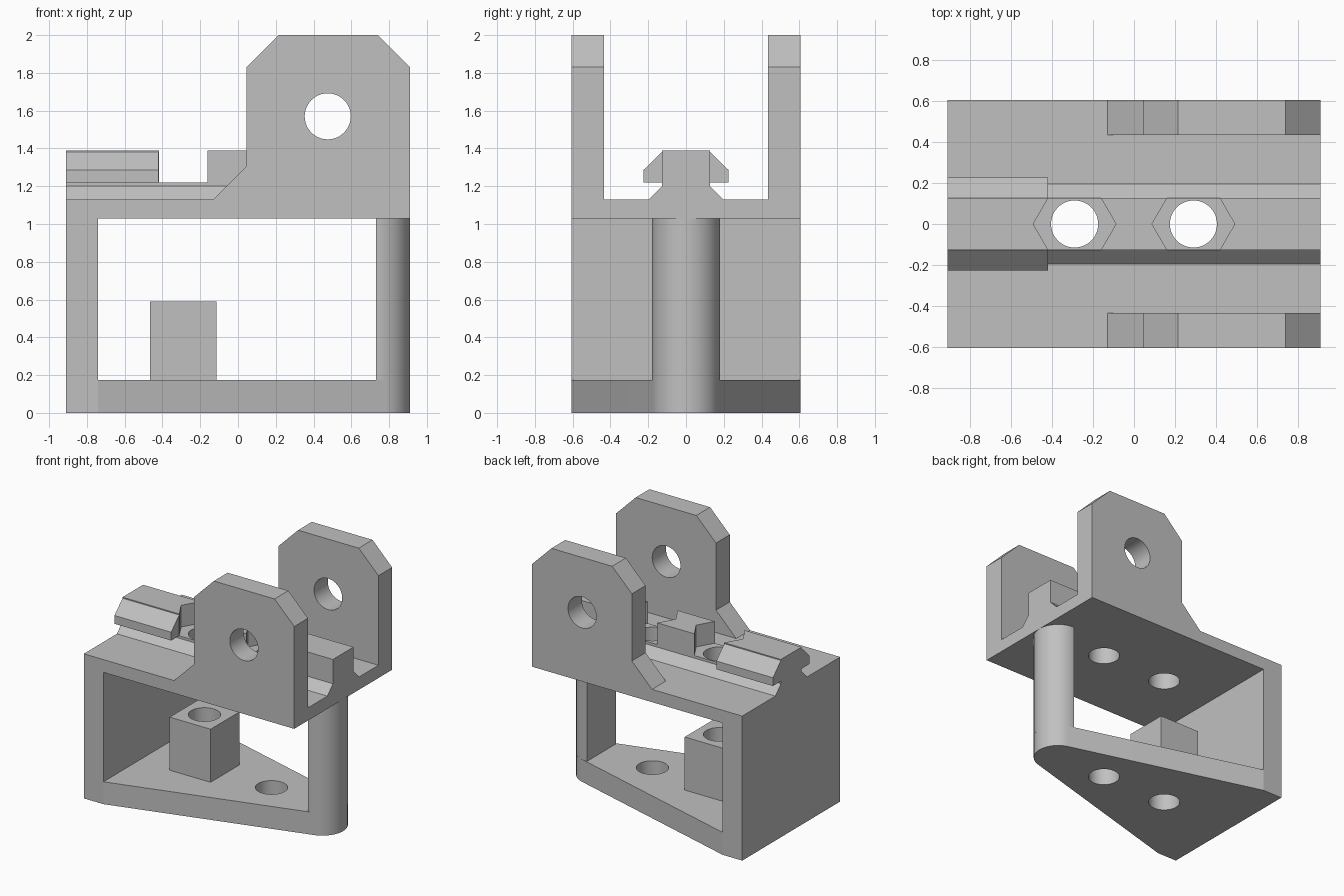
import bpy, bmesh
from math import sin, cos, pi, radians

cube = bpy.data.objects.get("Cube")
if cube:
    bpy.data.objects.remove(cube, do_unlink=True)

grey = bpy.data.materials.new("plain grey")
grey.use_nodes = True
colour = (0.53, 0.53, 0.53, 1)
grey.diffuse_color = colour
grey.node_tree.nodes["Principled BSDF"].inputs["Base Color"].default_value = colour


def prism(name, points, axis, low, high):
    """Extrude a 2D outline along an axis; points hold the other two axes in order."""
    def place(p, t):
        return {"x": (t, *p), "y": (p[0], t, p[1]), "z": (*p, t)}[axis]
    bm = bmesh.new()
    ends = [[bm.verts.new(place(p, t)) for p in points] for t in (low, high)]
    for ring in ends:
        bm.faces.new(ring)
    n = len(points)
    for i in range(n):
        j = (i + 1) % n
        bm.faces.new((ends[0][i], ends[0][j], ends[1][j], ends[1][i]))
    bmesh.ops.recalc_face_normals(bm, faces=bm.faces)
    mesh = bpy.data.meshes.new(name)
    bm.to_mesh(mesh)
    bm.free()
    mesh.materials.append(grey)
    obj = bpy.data.objects.new(name, mesh)
    bpy.context.collection.objects.link(obj)
    return obj


def arc(cx, cy, r, start, end, steps):
    angles = [radians(start + (end - start) * i / steps) for i in range(steps + 1)]
    return [(cx + r * cos(a), cy + r * sin(a)) for a in angles]


def circle(cx, cy, r, sides):
    return arc(cx, cy, r, 0, 360, sides)[:-1]


def cut(obj, cutters):
    """Subtract the cutters and bake the result."""
    for cutter in cutters:
        mod = obj.modifiers.new("cut", "BOOLEAN")
        mod.operation, mod.solver, mod.object = "DIFFERENCE", "EXACT", cutter
    graph = bpy.context.evaluated_depsgraph_get()
    mesh = bpy.data.meshes.new_from_object(obj.evaluated_get(graph))
    obj.modifiers.clear()
    obj.data = mesh


# Main dimensions
L, W = 0.91, 0.605
wall_x, deck_z, deck_top = -0.74, 1.03, 1.13
plate_z, post_x, rod_x, rod_r = 0.175, 0.73, 0.29, 0.115
stem, rail_top, pocket_z = 0.127, 1.39, 1.22

# Cutters: bolt holes, hexagonal nut pockets, pivot hole
bolts, nuts = [], []
for x in (-rod_x, rod_x):
    bolts.append(prism("bolt_cutter", circle(x, 0, rod_r, 48), "z", -0.5, 2.5))
    nuts.append(prism("nut_cutter", circle(x, 0, 0.202, 6), "z", pocket_z, 2.5))
pivot = prism("pivot_cutter", circle(0.475, 1.57, 0.122, 48), "y", -1, 1)

# Back wall and deck in one bent section
frame = prism("wall_and_deck", [(-L, 0), (wall_x, 0), (wall_x, deck_z), (L, deck_z),
                                (L, deck_top), (-L, deck_top)], "y", -W, W)
cut(frame, bolts)

# Tapered floor plate with a rounded nose
floor = prism("floor_plate", [(wall_x, -W)] + arc(post_x, 0, 0.18, -74, 74, 32)
              + [(wall_x, W)], "z", 0, plate_z)
cut(floor, bolts)

# Half-round column
column = prism("column", arc(post_x, 0, 0.18, -90, 90, 40), "z", plate_z, deck_z)

# Drilled square post
h = 0.177
post = prism("square_post", [(-rod_x - h, -h), (-rod_x + h, -h),
                             (-rod_x + h, h), (-rod_x - h, h)], "z", plate_z, 0.59)
cut(post, bolts[:1])

# Rail with flared foot
half = [(0.196, deck_top), (stem, 1.2), (stem, rail_top)]
rail = prism("rail", half + [(-y, z) for y, z in reversed(half)], "x", -L, L)
cut(rail, nuts + bolts)

parts = [frame, floor, column, post, rail]

# Mirrored rail wings and pivot ears
ear = [(-0.13, deck_top), (0.045, 1.305), (0.045, 1.83), (0.215, 2),
       (0.74, 2), (L, 1.83), (L, deck_top)]
wing = [(stem, pocket_z), (0.226, pocket_z), (0.226, 1.285), (stem, 1.382)]
for side, s in (("left", 1), ("right", -1)):
    parts.append(prism("rail_wing_" + side, [(s * y, z) for y, z in wing], "x", -L, -0.42))
    lug = prism("pivot_ear_" + side, ear, "y", *sorted((s * 0.435, s * W)))
    cut(lug, [pivot])
    parts.append(lug)

for cutter in bolts + nuts + [pivot]:
    bpy.data.objects.remove(cutter, do_unlink=True)

# Smooth the round faces, keep the corners sharp
bpy.ops.object.select_all(action="DESELECT")
for part in parts:
    part.select_set(True)
bpy.context.view_layer.objects.active = frame
bpy.ops.object.shade_smooth_by_angle(angle=radians(30))
